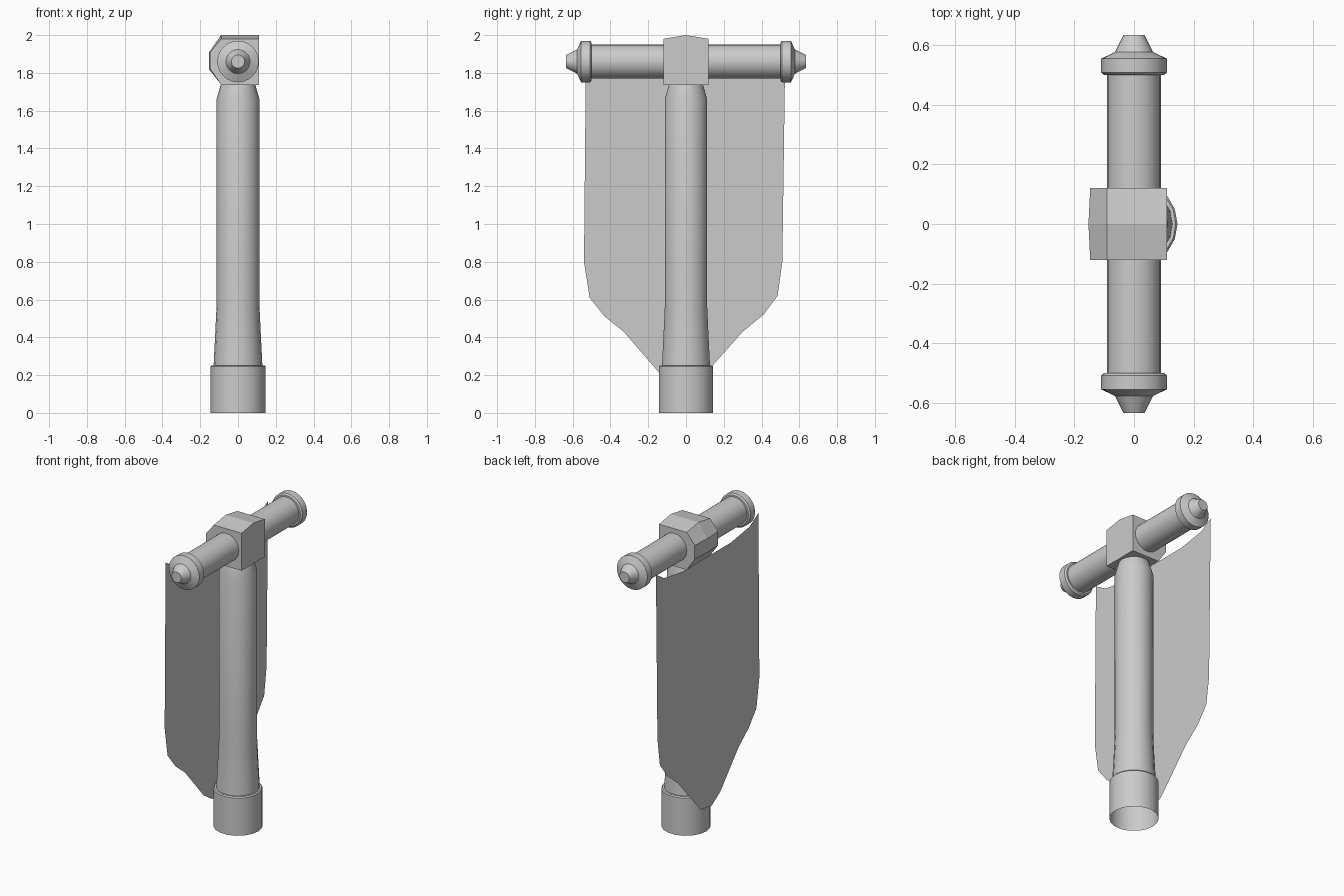
import bpy, bmesh, math
from mathutils import Matrix

if "Cube" in bpy.data.objects:
    bpy.data.objects.remove(bpy.data.objects["Cube"])


def finish(name, bm, smooth=False):
    bmesh.ops.recalc_face_normals(bm, faces=bm.faces)
    mesh = bpy.data.meshes.new(name)
    bm.to_mesh(mesh)
    bm.free()
    obj = bpy.data.objects.new(name, mesh)
    bpy.context.collection.objects.link(obj)
    if smooth:
        bpy.ops.object.select_all(action='DESELECT')
        obj.select_set(True)
        bpy.context.view_layer.objects.active = obj
        bpy.ops.object.shade_smooth_by_angle(angle=math.radians(30))
    return obj


def loft(bm, rings, cap_start=True, cap_end=True):
    """Skin a list of closed rings of points."""
    rows = [[bm.verts.new(p) for p in ring] for ring in rings]
    for a, b in zip(rows, rows[1:]):
        n = len(a)
        for i in range(n):
            bm.faces.new((a[i], a[(i + 1) % n], b[(i + 1) % n], b[i]))
    if cap_start:
        bm.faces.new(rows[0])
    if cap_end:
        bm.faces.new(rows[-1])


def turned(name, profile, sides, matrix=None, cap_start=True, cap_end=True):
    """Round part from (radius, height) pairs."""
    bm = bmesh.new()
    angles = [2 * math.pi * i / sides for i in range(sides)]
    loft(bm, [[(r * math.cos(a), r * math.sin(a), z) for a in angles]
              for r, z in profile], cap_start, cap_end)
    if matrix:
        bmesh.ops.transform(bm, matrix=matrix, verts=bm.verts)
    return finish(name, bm, True)


# Upright pole with flared foot and socket, open underneath
turned("pole", [(0.146, 0), (0.146, 0.245), (0.14, 0.252), (0.129, 0.252),
                (0.12, 0.43), (0.114, 0.56), (0.114, 1.66), (0.092, 1.737)],
       18, cap_start=False)

# Crossbar and its two turned end caps
BAR_Z = 1.86
for_bar = Matrix.Translation((0, 0, BAR_Z)) @ Matrix.Rotation(math.pi / 2, 4, 'X')
turned("crossbar", [(0.09, -0.51), (0.09, 0.51)], 24, for_bar)
for side, label in ((1, "front"), (-1, "back")):
    turned(label + "_end_cap",
           [(r, side * y) for r, y in ((0.1, 0.5), (0.11, 0.508), (0.11, 0.555),
                                       (0.064, 0.577), (0.035, 0.634))],
           24, for_bar)

# Faceted block joining pole and bar, ridged along the middle
bm = bmesh.new()
sections = []
for y, top, left in ((-0.12, 1.98, -0.147), (0, 2.0, -0.153), (0.12, 1.98, -0.147)):
    sections.append([(x, y, z) for x, z in (
        (0.11, 1.735), (0.11, top), (-0.09, top),
        (left, 1.91), (left, 1.82), (-0.088, 1.735))])
loft(bm, sections)
finish("joining_block", bm)

# Flat banner sheet with sagging top and pointed bottom
outline = [(-0.53, 1.875), (-0.54, 0.8), (-0.51, 0.61), (-0.43, 0.51),
           (-0.33, 0.43), (-0.14, 0.21), (-0.05, 0.15), (0.06, 0.165),
           (0.14, 0.25), (0.30, 0.43), (0.41, 0.52), (0.485, 0.62),
           (0.51, 0.8), (0.525, 1.875), (0.44, 1.82), (0.25, 1.79),
           (-0.25, 1.79), (-0.44, 1.82)]
bm = bmesh.new()
face = bm.faces.new([bm.verts.new((-0.151, y, z)) for y, z in outline])
bmesh.ops.triangulate(bm, faces=[face])
finish("banner", bm)
